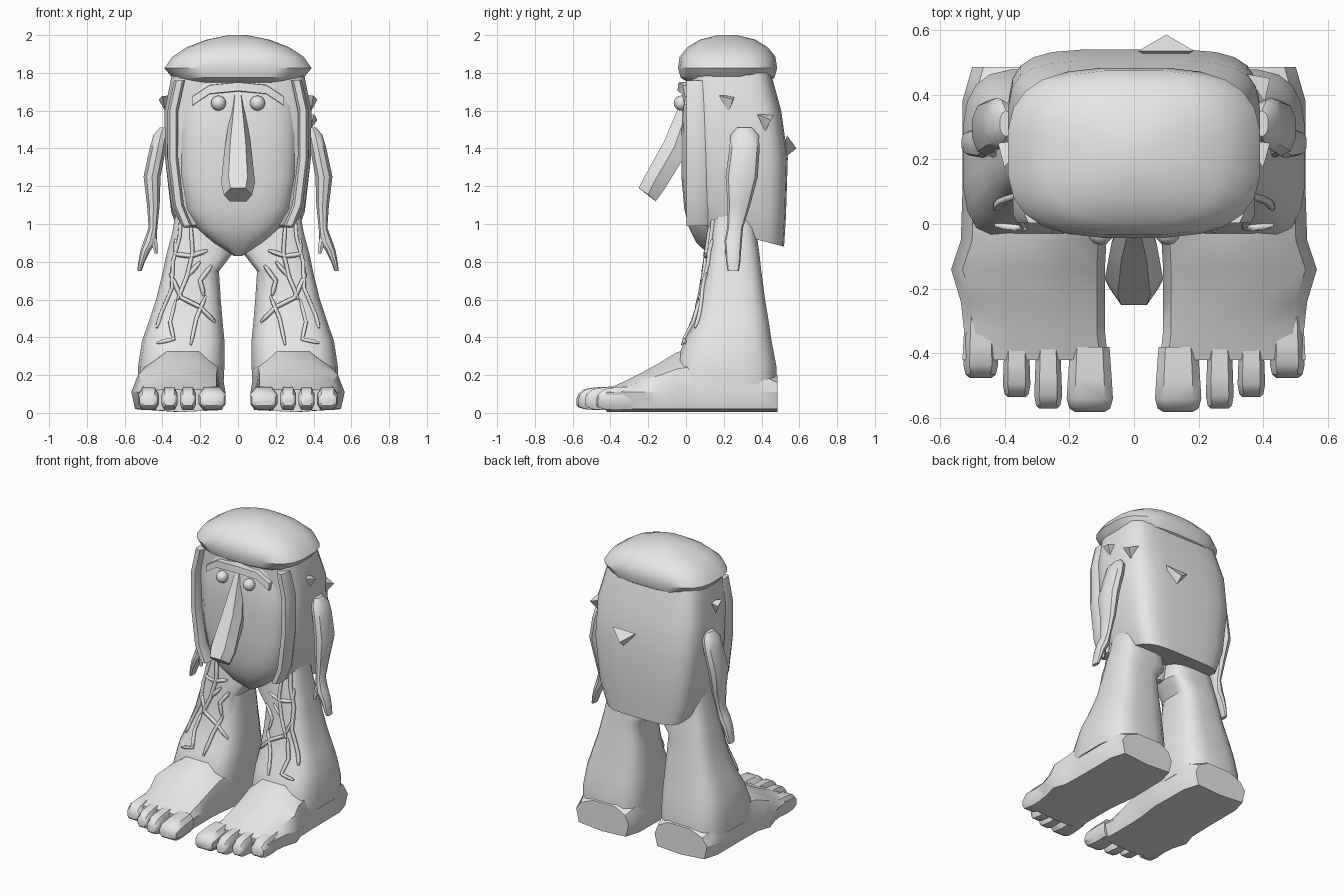
import bpy, bmesh, math
from mathutils import Vector
from mathutils.bvhtree import BVHTree

if "Cube" in bpy.data.objects:
    bpy.data.objects.remove(bpy.data.objects["Cube"])

grey = bpy.data.materials.new("stone_grey")
grey.diffuse_color = (0.8, 0.8, 0.8, 1)
grey.use_nodes = True
grey.node_tree.nodes["Principled BSDF"].inputs["Base Color"].default_value = grey.diffuse_color


def finish(name, bm, angle=35):
    bmesh.ops.recalc_face_normals(bm, faces=bm.faces)
    me = bpy.data.meshes.new(name)
    bm.to_mesh(me)
    bm.free()
    me.materials.append(grey)
    me.polygons.foreach_set("use_smooth", [True] * len(me.polygons))
    me.set_sharp_from_angle(angle=math.radians(angle))
    ob = bpy.data.objects.new(name, me)
    bpy.context.collection.objects.link(ob)
    return ob


def loft(name, rings, side=1, angle=35):
    """Skin a stack of closed rings and cap both ends."""
    bm = bmesh.new()
    rows = [[bm.verts.new((side * x, y, z)) for x, y, z in r] for r in rings]
    n = len(rows[0])
    for a, b in zip(rows, rows[1:]):
        for i in range(n):
            j = (i + 1) % n
            bm.faces.new((a[i], a[j], b[j], b[i]))
    bm.faces.new(rows[0])
    bm.faces.new(rows[-1])
    return finish(name, bm, angle)


def ring(z, x0, x1, y0, y1, p=2.0, n=16, tilt=0.0):
    """Horizontal superellipse filling a rectangle, tilted front to back."""
    pts = []
    for i in range(n):
        a = 2 * math.pi * (i + 0.5) / n
        c, s = math.cos(a), math.sin(a)
        u = math.copysign(abs(c) ** (2 / p), c)
        v = math.copysign(abs(s) ** (2 / p), s)
        pts.append(((x0 + x1) / 2 + u * (x1 - x0) / 2,
                    (y0 + y1) / 2 + v * (y1 - y0) / 2, z + tilt * v))
    return pts


def spike(name, base, tip, r):
    """Three-sided thorn from base centre to tip."""
    base, tip = Vector(base), Vector(tip)
    q = (tip - base).to_track_quat('Z', 'Y')
    bm = bmesh.new()
    foot = [bm.verts.new(base + q @ Vector((r * math.cos(a), r * math.sin(a), 0)))
            for a in (0.5, 2.6, 4.7)]
    top = bm.verts.new(tip)
    bm.faces.new(foot)
    for i in range(3):
        bm.faces.new((foot[i], foot[(i + 1) % 3], top))
    finish(name, bm, 20)


# Boxy hair mass forming the back and sides
loft("hair", [ring(z, -w, w, y0, y1, 4.5, 24, t) for z, w, y0, y1, t in (
    (0.94, .30, .06, .52, -.06), (1.08, .355, .04, .53, -.04),
    (1.35, .388, .03, .54, 0), (1.60, .39, .02, .505, 0), (1.80, .35, .02, .45, 0))])

# Long shield-shaped face
loft("face", [ring(z, -w, w, y0, .26, 2.8, 24) for z, w, y0 in (
    (0.83, .02, .13), (0.90, .13, .055), (0.98, .22, .015), (1.08, .28, -.01),
    (1.25, .31, -.025), (1.45, .317, -.025), (1.62, .31, -.02), (1.72, .27, 0),
    (1.78, .26, .02))])

# Sideburn strips and brow ridge
for s in (1, -1):
    loft("sideburn", [ring(z, x - .03, x + .03, .0, .12, 3, 8) for z, x in (
        (0.99, .27), (1.1, .315), (1.35, .345), (1.6, .345), (1.76, .31))], s)
loft("brow", [[(x, -.045 + abs(x) * .15, z), (x, -.04 + abs(x) * .15, z + .045),
               (x, .08, z + .05), (x, .08, z - .01)] for x, z in (
    (-.24, 1.63), (-.15, 1.69), (0, 1.705), (.15, 1.69), (.24, 1.63))])

# Flat cap with overhanging brim
loft("cap", [ring(z, -w, w, .22 - d, .22 + d, p, 24) for z, w, d, p in (
    (1.75, .32, .21, 3), (1.775, .35, .25, 3), (1.825, .392, .264, 3),
    (1.885, .35, .255, 3), (1.935, .275, .215, 2.6), (1.975, .17, .15, 2.4),
    (2.0, .05, .05, 2))])

# Long faceted nose
loft("nose", [[(-a, ya, za), (a, ya, za), (b, yb, zb), (c, yc, zc), (-c, yc, zc), (-b, yb, zb)]
              for a, ya, za, b, yb, zb, c, yc, zc in (
    (.015, -.01, 1.69, .03, .02, 1.65, .02, .06, 1.60),
    (.04, -.115, 1.44, .07, -.06, 1.41, .05, .0, 1.37),
    (.05, -.22, 1.25, .09, -.17, 1.22, .06, -.11, 1.19),
    (.04, -.25, 1.19, .075, -.20, 1.155, .045, -.16, 1.12))], angle=28)

# Eyes
for s in (1, -1):
    bm = bmesh.new()
    bmesh.ops.create_uvsphere(bm, u_segments=12, v_segments=8, radius=.04)
    bmesh.ops.translate(bm, verts=bm.verts, vec=(s * .103, -.025, 1.64))
    finish("eye", bm, 60)

# Thorns on the hair
spike("side_thorn", (.375, .22, 1.65), (.42, .25, 1.66), .06)
spike("side_thorn", (-.375, .22, 1.65), (-.42, .25, 1.66), .06)
spike("rear_side_thorn", (.375, .42, 1.55), (.42, .45, 1.55), .06)
spike("back_thorn", (.1, .52, 1.42), (.1, .585, 1.40), .10)

for s in (1, -1):
    # Thin arm, fingers and thumb
    loft("arm", [ring(z, x - rx, x + rx, y - ry, y + ry, 2.2, 10) for x, y, z, rx, ry in (
        (.395, .31, 1.51, .02, .04), (.41, .31, 1.47, .04, .075),
        (.425, .31, 1.40, .045, .08), (.455, .295, 1.25, .047, .085),
        (.448, .28, 1.10, .035, .06), (.45, .26, .98, .024, .042),
        (.465, .25, .91, .036, .046), (.49, .25, .86, .028, .042),
        (.51, .25, .80, .018, .038), (.522, .25, .75, .012, .03))], s)
    loft("thumb", [ring(z, x - r, x + r, y - r, y + r, 2, 6) for x, y, z, r in (
        (.455, .235, .94, .022), (.44, .225, .89, .018), (.433, .215, .845, .01))], s)

    # Flared leg
    leg = loft("leg", [ring(z, x0, x1, y0, y1, 3.4, 20) for z, x0, x1, y0, y1 in (
        (1.12, .08, .32, .14, .36), (.95, .04, .35, .125, .375), (.84, .03, .38, .11, .39),
        (.75, .10, .398, .10, .40), (.60, .09, .435, .075, .42), (.48, .08, .475, .04, .44),
        (.38, .07, .51, -.01, .455), (.25, .07, .53, -.06, .48), (.15, .075, .53, -.06, .48))], s)

    # Broad wedge foot
    rings = []
    for y, x0, x1, zt in ((.485, .10, .50, .20), (.38, .07, .53, .28), (.1, .065, .53, .36),
                          (-.05, .085, .535, .32), (-.14, .09, .565, .265),
                          (-.24, .09, .535, .21), (-.33, .09, .525, .165), (-.42, .08, .53, .125)):
        xm, zs = (x0 + x1) / 2, .1 + (zt - .1) * .6
        rings.append([(x0 + .02, y, .015), (xm, y, .005), (x1 - .02, y, .02), (x1, y, .11),
                      (x1 - .035, y, zs), (xm + .07, y, zt), (xm - .10, y, zt),
                      (x0 + .025, y, zs), (x0, y, .1)])
    foot = loft("foot", rings, s)

    # Blunt toes
    for x0, x1, tip in ((.065, .208, -.58), (.222, .308, -.57), (.32, .405, -.535),
                        (.42, .527, -.475)):
        xm, h = (x0 + x1) / 2, (x1 - x0) / 2
        back = max(tip + .2, -.39)
        rows = []
        for t, k, zb, zt in ((0, .85, .02, .14), (.5, .95, .015, .135), (.8, 1, .02, .125),
                             (.95, .88, .03, .10), (1, .65, .04, .075)):
            y, w, c = back + (tip - back) * t, h * k, (zt - zb) * .25
            rows.append([(xm - w * .7, y, zb), (xm + w * .7, y, zb), (xm + w, y, zb + c),
                         (xm + w, y, zt - c), (xm + w * .65, y, zt), (xm - w * .65, y, zt),
                         (xm - w, y, zt - c), (xm - w, y, zb + c)])
        loft("toe", rows, s)

    # Raised veins laid over the front of the leg
    trees = [BVHTree.FromPolygons([v.co for v in o.data.vertices],
                                  [tuple(p.vertices) for p in o.data.polygons])
             for o in (leg, foot)]
    cu = bpy.data.curves.new("leg_veins", 'CURVE')
    cu.dimensions, cu.bevel_depth, cu.bevel_resolution = '3D', .013, 0
    cu.use_fill_caps = True
    for path in (
            ((.30, 1.05), (.31, .93), (.345, .80), (.35, .66), (.41, .52), (.43, .45)),
            ((.25, 1.0), (.24, .85), (.27, .72), (.32, .60)),
            ((.12, .48), (.20, .56), (.30, .61), (.36, .74)),
            ((.17, .62), (.22, .50), (.25, .36)),
            ((.16, .86), (.25, .83), (.33, .84), (.33, .92)),
            ((.14, .78), (.20, .70), (.18, .62)),
            ((.27, .72), (.20, .80)),
            ((.33, .60), (.36, .48), (.34, .39), (.43, .37))):
        pts = []
        for a, b in zip(path, path[1:]):
            for k in range(3):
                t = k / 3
                pts.append((a[0] + (b[0] - a[0]) * t, a[1] + (b[1] - a[1]) * t))
        pts.append(path[-1])
        found = []
        for x, z in pts:
            hits = [t.ray_cast(Vector((s * x, -1, z)), Vector((0, 1, 0)))[0] for t in trees]
            ys = [h.y for h in hits if h]
            if ys:
                found.append((s * x, min(ys) - .006, z, 1))
        sp = cu.splines.new('POLY')
        sp.points.add(len(found) - 1)
        for p, co in zip(sp.points, found):
            p.co = co
        sp.points[0].radius = sp.points[-1].radius = .5
    cu.materials.append(grey)
    bpy.context.collection.objects.link(bpy.data.objects.new("leg_veins", cu))
